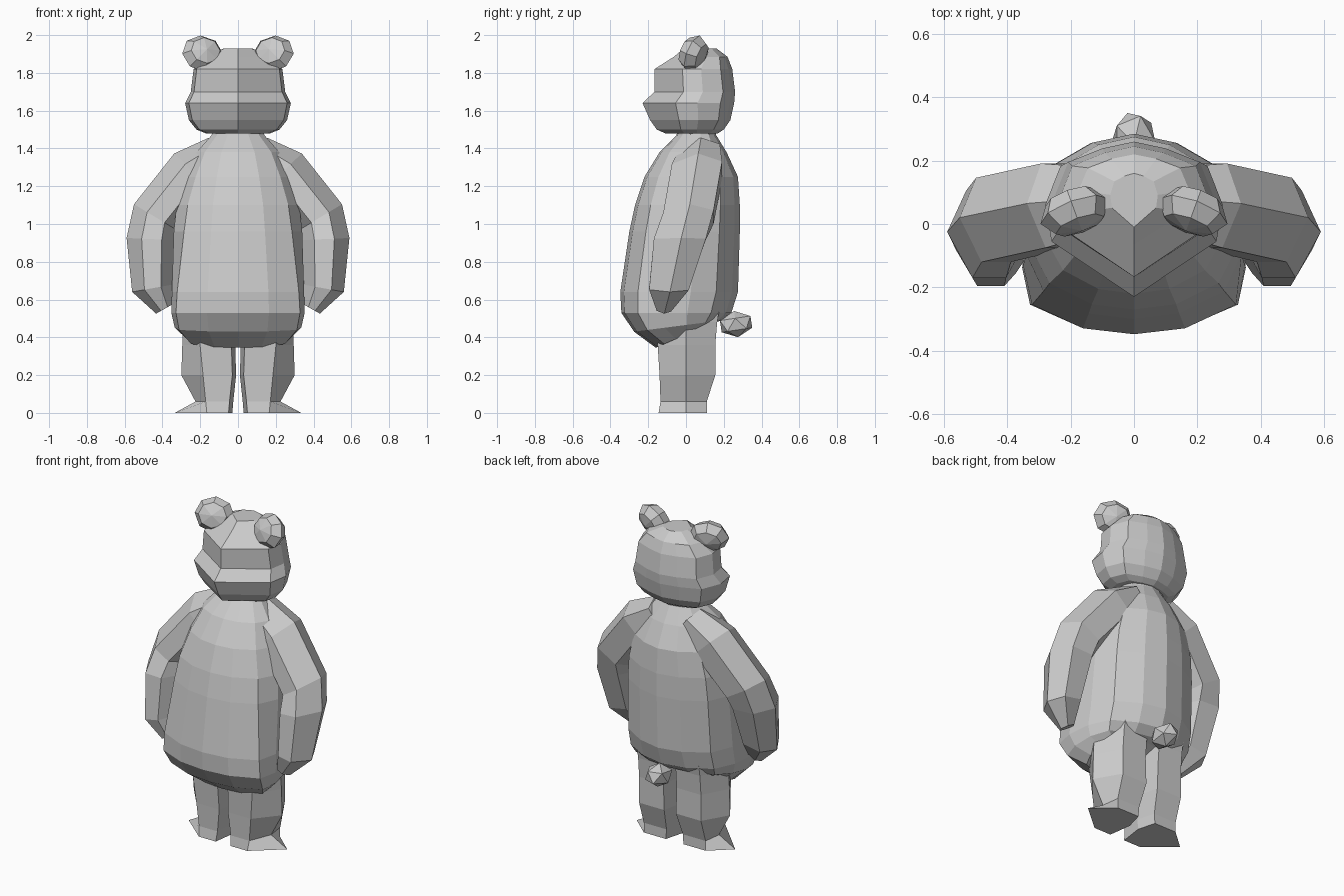
import bpy, bmesh, math
from mathutils import Matrix, Vector

cube = bpy.data.objects.get("Cube")
if cube:
    bpy.data.objects.remove(cube, do_unlink=True)

grey = bpy.data.materials.new("plain grey")
grey.use_nodes = True
grey.diffuse_color = (0.6, 0.6, 0.6, 1)
grey.node_tree.nodes["Principled BSDF"].inputs["Base Color"].default_value = grey.diffuse_color


def finish(name, bm):
    """Turn a bmesh into a flat shaded grey object."""
    bmesh.ops.recalc_face_normals(bm, faces=bm.faces)
    mesh = bpy.data.meshes.new(name)
    bm.to_mesh(mesh)
    bm.free()
    mesh.materials.append(grey)
    obj = bpy.data.objects.new(name, mesh)
    bpy.context.collection.objects.link(obj)
    return obj


def loft(name, rings, side=1):
    """Skin a stack of point rings and cap both ends."""
    bm = bmesh.new()
    loops = [[bm.verts.new((side * x, y, z)) for x, y, z in ring] for ring in rings]
    for low, high in zip(loops, loops[1:]):
        for i in range(len(low)):
            j = (i + 1) % len(low)
            bm.faces.new((low[i], low[j], high[j], high[i]))
    bm.faces.new(loops[0])
    bm.faces.new(loops[-1])
    return finish(name, bm)


def mirrored(half):
    """Complete a half section whose first and last points lie on x = 0."""
    return half + [(-x, *rest) for x, *rest in reversed(half[1:-1])]


def ball(name, radii, matrix, round_ear):
    bm = bmesh.new()
    if round_ear:
        bmesh.ops.create_uvsphere(bm, u_segments=8, v_segments=4, radius=1,
                                  matrix=Matrix.Rotation(math.pi / 2, 4, "X"))
    else:
        bmesh.ops.create_icosphere(bm, subdivisions=1, radius=1)
    bm.transform(matrix @ Matrix.Diagonal((*radii, 1)))
    return finish(name, bm)


# Torso: rows of height, half width, front y, back y, tilt, front corner
torso_rows = [
    (0.41, 0.27, -0.16, 0.14, 0.065, 0.92),
    (0.46, 0.335, -0.275, 0.19, 0.03, 0.93),
    (0.53, 0.353, -0.342, 0.24, 0, 0.93),
    (0.64, 0.35, -0.348, 0.275, 0, 0.92),
    (0.96, 0.34, -0.3, 0.285, 0, 0.84),
    (1.1, 0.325, -0.27, 0.285, 0, 0.82),
    (1.25, 0.28, -0.22, 0.275, 0, 0.8),
    (1.38, 0.22, -0.14, 0.215, 0, 0.8),
    (1.47, 0.14, -0.05, 0.16, 0, 0.8),
    (1.52, 0.12, -0.04, 0.15, 0, 0.8),
]
torso_rings = []
for z, w, f, b, tilt, corner in torso_rows:
    section = mirrored([(0, -1), (corner / 2, -0.94), (corner, -0.7), (1, -0.3),
                        (0.96, 0.2), (0.8, 0.63), (0.4, 0.9), (0, 1)])
    torso_rings.append([(u * w, (f + b) / 2 + v * (b - f) / 2, z + tilt * v) for u, v in section])
loft("torso", torso_rings)

# Head: wedge shaped muzzle and rounded back
head_rows = [
    (1.48, 0.17, -0.11, 0.17),
    (1.5, 0.22, -0.155, 0.2),
    (1.55, 0.26, -0.19, 0.235),
    (1.64, 0.28, -0.23, 0.255),
    (1.7, 0.25, -0.167, 0.26),
    (1.82, 0.235, -0.167, 0.245),
    (1.885, 0.175, -0.065, 0.22),
    (1.93, 0.075, -0.01, 0.16),
]
head_rings = []
for z, w, f, b in head_rows:
    mid = (f + b) / 2
    head_rings.append(mirrored([(0, f, z), (0.93 * w, mid + 0.28 * (f - mid), z),
                                (w, mid + 0.2 * (b - mid), z), (0.83 * w, mid + 0.7 * (b - mid), z),
                                (0.4 * w, mid + 0.9 * (b - mid), z), (0, b, z)]))
loft("head", head_rings)

# Tail
ball("tail", (0.075, 0.096, 0.07),
     Matrix.Translation((0, 0.265, 0.47)) @ Matrix.Rotation(0.15, 4, "X"), False)

# Arm path: centre, half width, half depth
arm_path = [
    ((0.1, 0.08, 1.385), 0.09, 0.11),
    ((0.24, 0.065, 1.28), 0.135, 0.14),
    ((0.435, 0.02, 1.035), 0.135, 0.14),
    ((0.457, -0.025, 0.92), 0.133, 0.145),
    ((0.452, -0.085, 0.66), 0.11, 0.11),
    ((0.39, -0.115, 0.55), 0.05, 0.04),
]
arm_rings = []
for i, (centre, width, depth) in enumerate(arm_path):
    before = Vector(arm_path[max(i - 1, 0)][0])
    after = Vector(arm_path[min(i + 1, len(arm_path) - 1)][0])
    run = after - before
    across = Vector((-run.z, 0, run.x)).normalized()
    arm_rings.append([Vector(centre) + across * width * u + Vector((0, depth * v, 0))
                      for u, v in ((1, 0), (0.55, 0.9), (-0.5, 0.9), (-1, 0), (-0.4, -1), (0.4, -1))])

# Leg rows: height, inner x, outer x, front y, back y
leg_rows = [
    (0.62, 0.02, 0.28, -0.14, 0.19),
    (0.48, 0.015, 0.29, -0.15, 0.165),
    (0.36, 0.015, 0.295, -0.15, 0.155),
    (0.2, 0.01, 0.3, -0.14, 0.155),
    (0.06, 0.025, 0.225, -0.135, 0.11),
    (0, 0.03, 0.335, -0.145, 0.11),
]
leg_rings = [[(i + 0.02, f, z), (0.165 + 0.1 * z, f, z), (o, 0, z),
              (0.21, b, z), (i + 0.03, b, z), (i, 0, z)] for z, i, o, f, b in leg_rows]

# Paired limbs and ears
for label, side in (("left", 1), ("right", -1)):
    loft(label + "_arm", arm_rings, side)
    loft(label + "_leg", leg_rings, side)
    place = (Matrix.Translation((0.187, 0.04, 1.902)) @ Matrix.Rotation(-0.35, 4, "Z")
             @ Matrix.Rotation(-0.35, 4, "X"))
    ball(label + "_ear", (0.115, 0.07, 0.102), Matrix.Diagonal((side, 1, 1, 1)) @ place, True)
